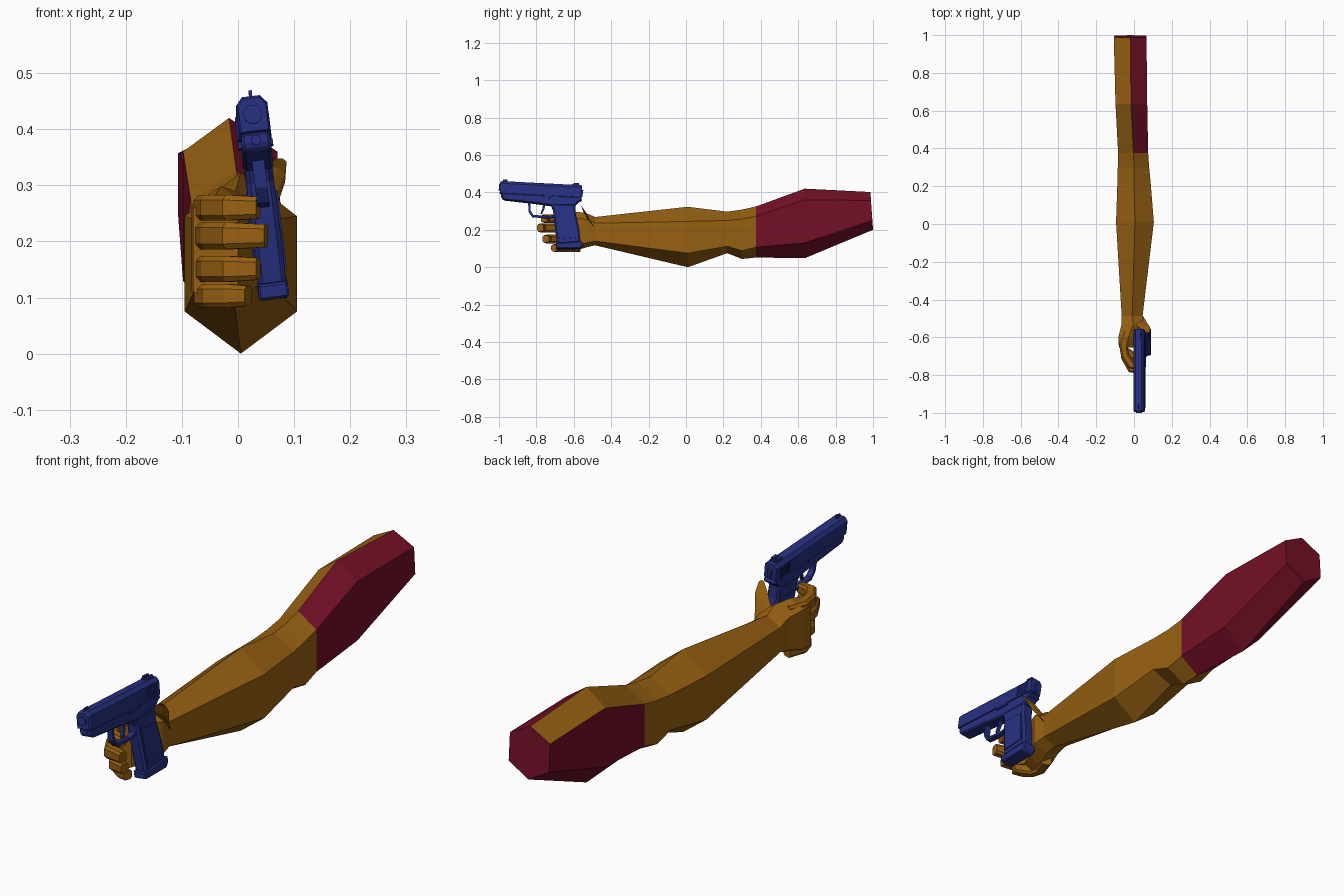
import bpy, bmesh, math
from mathutils import Vector, Matrix


def material(name, col):
    m = bpy.data.materials.new(name)
    m.diffuse_color = (*col, 1)
    return m


SKIN = material("brown_skin", (0.31, 0.118, 0.006))
SLEEVE = material("maroon_sleeve", (0.175, 0.005, 0.020))
METAL = material("blue_metal", (0.020, 0.030, 0.220))

# gun space: y along the barrel (muzzle at -y), origin in the slide centre
GUN = (Matrix.Translation((0.027, -0.775, 0.412))
       @ Matrix.Rotation(math.radians(-3), 4, 'X')
       @ Matrix.Rotation(math.radians(-7), 4, 'Y'))


def loft(name, rings, mats, mtx=None):
    """Skin a list of equal-length point rings, with both ends capped."""
    bm = bmesh.new()
    vs = [[bm.verts.new(mtx @ Vector(p) if mtx else p) for p in r] for r in rings]
    n = len(vs[0])
    for a, b in zip(vs, vs[1:]):
        for i in range(n):
            bm.faces.new((a[i], a[(i + 1) % n], b[(i + 1) % n], b[i]))
    bm.faces.new(vs[0])
    bm.faces.new(vs[-1])
    bmesh.ops.recalc_face_normals(bm, faces=bm.faces)
    me = bpy.data.meshes.new(name)
    bm.to_mesh(me)
    bm.free()
    for m in mats:
        me.materials.append(m)
    ob = bpy.data.objects.new(name, me)
    bpy.context.collection.objects.link(ob)
    return ob


def hexa(y, x0, x1, xm, bot, low, up, top, tilt=0.0):
    """Six-sided limb section at depth y."""
    pts = [(xm, top), (x1, up), (x1, low), (xm, bot), (x0, low), (x0, up)]
    return [(x, y - tilt * (z - bot), z) for x, z in pts]


def plate(name, prof, w, x=0.0, bevel=0.0):
    """Side profile (y, z) in gun space, extruded to half width w."""
    ob = loft(name, [[(x + s, y, z) for y, z in prof] for s in (-w, w)], [METAL], GUN)
    if bevel:
        b = ob.modifiers.new("bevel", 'BEVEL')
        b.width, b.segments, b.limit_method = bevel, 1, 'ANGLE'
    return ob


def box(name, y0, y1, z0, z1, w, x=0.0):
    return plate(name, [(y0, z0), (y1, z0), (y1, z1), (y0, z1)], w, x)


def rod(name, y0, y1, z, r, n=14):
    ring = [(r * math.cos(k * math.tau / n), r * math.sin(k * math.tau / n)) for k in range(n)]
    return loft(name, [[(a, y, z + b) for a, b in ring] for y in (y0, y1)], [METAL], GUN)


# arm with sleeve: everything behind the elbow is sleeve except the upper left strip
arm = loft("arm", [
    hexa(-0.49, -0.065, 0.045, -0.010, 0.118, 0.140, 0.235, 0.268),
    hexa(0.01, -0.095, 0.105, 0.005, 0.000, 0.075, 0.245, 0.323),
    hexa(0.22, -0.088, 0.088, 0.000, 0.075, 0.112, 0.250, 0.297),
    hexa(0.30, -0.086, 0.080, 0.000, 0.044, 0.088, 0.258, 0.308),
    hexa(0.375, -0.084, 0.075, -0.003, 0.052, 0.108, 0.272, 0.325),
    hexa(0.635, -0.098, 0.070, -0.016, 0.048, 0.130, 0.360, 0.420),
    hexa(1.00, -0.107, 0.066, -0.020, 0.200, 0.250, 0.357, 0.402, 0.07),
], [SKIN, SLEEVE])
for f in arm.data.polygons:
    upper_left = f.normal.z > 0.3 and f.normal.x < -0.1
    if f.center.y > 0.4 and not upper_left:
        f.material_index = 1

# palm
loft("palm", [
    hexa(-0.485, -0.065, 0.045, -0.010, 0.118, 0.140, 0.235, 0.268),
    hexa(-0.535, -0.067, 0.052, -0.005, 0.105, 0.130, 0.255, 0.290),
    hexa(-0.600, -0.083, 0.022, -0.030, 0.088, 0.112, 0.265, 0.298),
    hexa(-0.655, -0.080, 0.000, -0.040, 0.090, 0.110, 0.258, 0.285),
], [SKIN])

# thumb
loft("thumb", [
    [(x + a * r, y - b * r * 0.6, z + b * r * 0.8) for a, b in
     ((-1, -.5), (-.5, -1), (.5, -1), (1, -.5), (1, .5), (.5, 1), (-.5, 1), (-1, .5))]
    for x, y, z, r in ((0.015, -0.50, 0.225, 0.035), (0.040, -0.53, 0.270, 0.028),
                       (0.062, -0.550, 0.315, 0.022), (0.074, -0.568, 0.338, 0.012))
], [SKIN])


# fingers: flat-sided tubes wrapping round the front of the grip
def finger(name, z, tip_x, front, h):
    f = front + 0.021
    path = [Vector(p) for p in ((-0.035, -0.57), (-0.058, -0.635), (-0.047, (f - 0.635) / 2),
                                (-0.015, f + 0.012), (tip_x, f))]
    rings = []
    for i, p in enumerate(path):
        d = (path[min(i + 1, 4)] - path[max(i - 1, 0)]).normalized()
        nrm = Vector((d.y, -d.x))
        k = 0.85 if i == 4 else 1
        rings.append([(p.x + nrm.x * a * 0.021 * k, p.y + nrm.y * a * 0.021 * k, z + b * h * k)
                      for a, b in ((1, -.6), (1, .6), (.6, 1), (-.6, 1),
                                   (-1, .6), (-1, -.6), (-.6, -1), (.6, -1))])
    loft(name, rings, [SKIN])


for nm, *dims in (("index_finger", 0.260, 0.036, -0.780, 0.023),
                  ("middle_finger", 0.210, 0.050, -0.800, 0.024),
                  ("ring_finger", 0.151, 0.036, -0.770, 0.023),
                  ("little_finger", 0.103, 0.018, -0.725, 0.021)):
    finger(nm, *dims)

# slide with chamfered top
sec = [(-0.028, -0.03), (0.028, -0.03), (0.028, 0.022), (0.016, 0.036), (-0.016, 0.036), (-0.028, 0.022)]
loft("slide", [[(x * s, y, z * s) for x, z in sec]
               for y, s in ((-0.220, 0.88), (-0.212, 1), (0.212, 1), (0.218, 0.9))], [METAL], GUN)
rod("muzzle", -0.226, -0.20, 0.003, 0.017)
rod("spring_guide", -0.212, -0.18, -0.042, 0.009)

# frame with tang
plate("frame", [(-0.208, -0.028), (-0.208, -0.052), (-0.196, -0.064), (-0.03, -0.074),
                (0.06, -0.082), (0.185, -0.075), (0.205, -0.052), (0.222, -0.046), (0.215, -0.028)],
      0.026, bevel=0.005)

# grip and magazine base
plate("grip", [(0.052, -0.070), (0.070, -0.105), (0.078, -0.16), (0.102, -0.290), (0.226, -0.272),
               (0.215, -0.20), (0.192, -0.12), (0.188, -0.070)], 0.025, bevel=0.008)
plate("magazine_base", [(0.094, -0.284), (0.097, -0.312), (0.225, -0.306), (0.237, -0.290), (0.236, -0.266)],
      0.027, bevel=0.004)
for s in (-1, 1):
    plate("grip_panel", [(0.085, -0.12), (0.112, -0.262), (0.208, -0.248), (0.180, -0.12)], 0.003, s * 0.0255)
    for k in range(5):
        box("slide_serration", 0.135 + k * 0.014, 0.142 + k * 0.014, -0.022, 0.020, 0.002, s * 0.0285)
    box("slide_stop", 0.02, 0.085, -0.042, -0.031, 0.004, s * 0.027)
    box("rear_sight", 0.172, 0.200, 0.034, 0.047, 0.005, s * 0.009)

# front sight, hammer, trigger
box("front_sight", -0.205, -0.182, 0.034, 0.047, 0.003)
box("rear_sight_base", 0.165, 0.205, 0.034, 0.040, 0.015)
plate("hammer", [(0.205, -0.025), (0.222, -0.025), (0.226, 0.012), (0.212, 0.014)], 0.007)
plate("trigger", [(0.015, -0.075), (0.028, -0.078), (0.022, -0.105), (0.010, -0.130), (0.004, -0.126), (0.012, -0.10)], 0.006)

# trigger guard: flat strip bent under the frame
outer = [(-0.066, -0.068), (-0.060, -0.120), (-0.040, -0.147), (0.055, -0.150), (0.085, -0.138)]
inner = [(0.083, -0.126), (0.050, -0.139), (-0.035, -0.136), (-0.050, -0.115), (-0.054, -0.068)]
plate("trigger_guard", outer + inner, 0.011)
